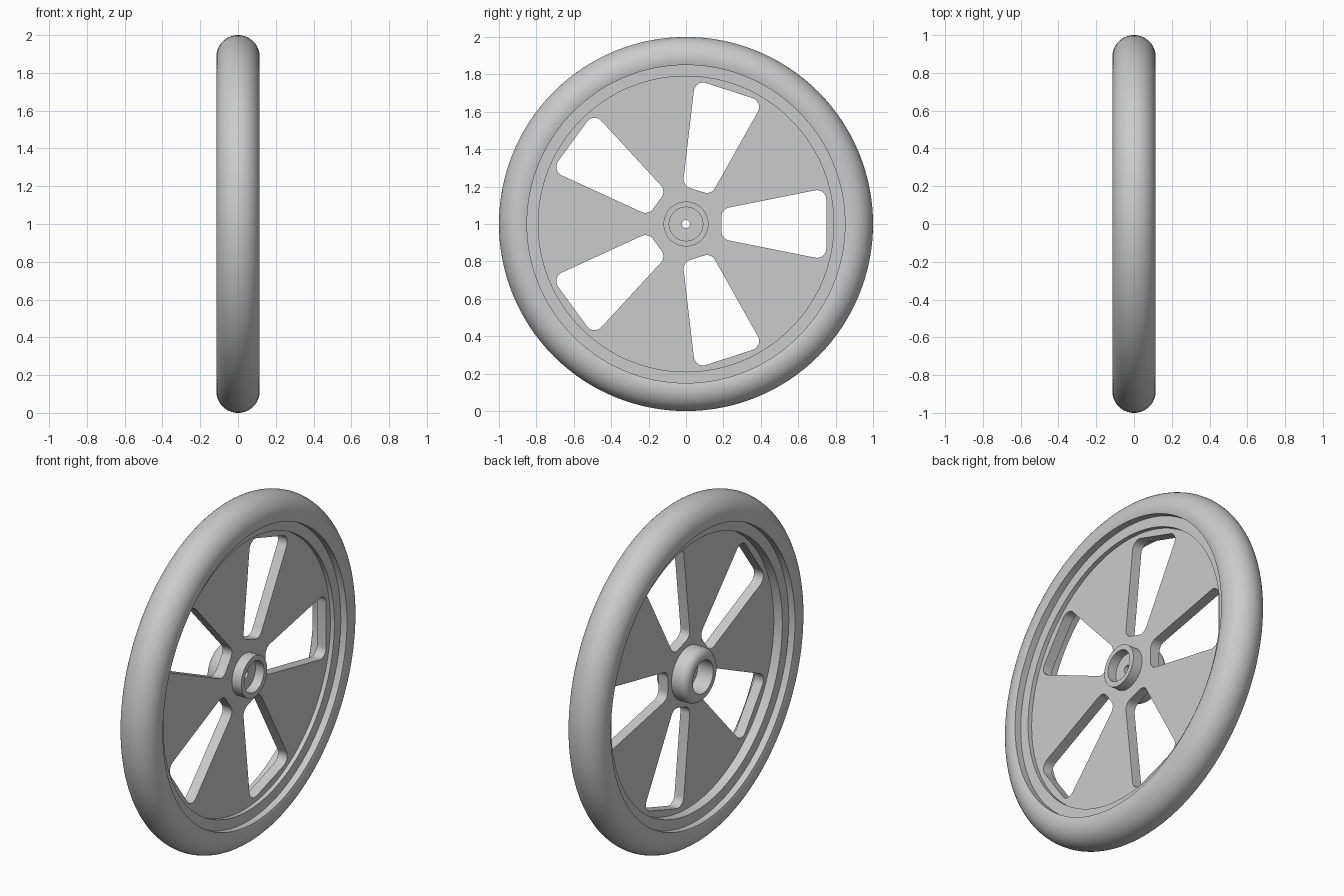
import bpy, bmesh
from math import sin, cos, pi, radians, atan
from mathutils import Matrix

cube = bpy.data.objects.get("Cube")
if cube:
    bpy.data.objects.remove(cube, do_unlink=True)

grey = bpy.data.materials.new("plain grey")
grey.use_nodes = True
colour = (0.6, 0.6, 0.6, 1)
grey.diffuse_color = colour
grey.node_tree.nodes["Principled BSDF"].inputs["Base Color"].default_value = colour

AXLE_Z = 1.0


def arc(cx, cy, radius, start, end, steps):
    angles = [start + (end - start) * i / steps for i in range(steps + 1)]
    return [(cx + radius * cos(a), cy + radius * sin(a)) for a in angles]


def finish(name, mesh):
    obj = bpy.data.objects.new(name, mesh)
    bpy.context.collection.objects.link(obj)
    obj.location.z = AXLE_Z
    mesh.materials.clear()
    mesh.materials.append(grey)
    bpy.ops.object.select_all(action='DESELECT')
    obj.select_set(True)
    bpy.context.view_layer.objects.active = obj
    bpy.ops.object.shade_smooth_by_angle(angle=radians(30))
    return obj


def lathe(name, profile, segments=128):
    """Spin a closed profile of (radius, x) points around the x axis."""
    bm = bmesh.new()
    rings = []
    for i in range(segments):
        a = 2 * pi * i / segments
        rings.append([bm.verts.new((x, r * cos(a), r * sin(a))) for r, x in profile])
    n = len(profile)
    for i in range(segments):
        p, q = rings[i], rings[(i + 1) % segments]
        for j in range(n):
            k = (j + 1) % n
            bm.faces.new((p[j], p[k], q[k], q[j]))
    bmesh.ops.recalc_face_normals(bm, faces=bm.faces)
    mesh = bpy.data.meshes.new(name)
    bm.to_mesh(mesh)
    bm.free()
    return finish(name, mesh)


# Tyre: round section, cut straight where it meets the rim
cut = radians(107.7)
lathe("tyre", arc(0.885, 0, 0.115, -cut, cut, 32))

# Rim: flat band set back from the tyre edges
lathe("rim", [(0.79, -0.07), (0.86, -0.07), (0.86, 0.07), (0.79, 0.07)])

# Hub: plain collar on the left, rounded boss on the right, cups and a small bore
boss_edge = arc(0.11, -0.065, 0.045, 0, -pi / 2, 8)
lathe("hub", [(0.09, 0.105), (0.12, 0.105), (0.12, 0), (0.155, 0)] + boss_edge
      + [(0.095, -0.11), (0.095, -0.01), (0.022, -0.01), (0.022, 0.05), (0.09, 0.05)], 64)


# Web: disc with five rounded wedge windows
def window_outline(inner=0.19, outer=0.75, half=0.08, slope=0.2, radius=0.05):
    tilt = pi / 2 + atan(slope)
    drop = radius / cos(atan(slope))

    def corner(y, start, end):
        z = half + slope * (y - inner) - drop
        return arc(y, z, radius, start, end, 8)

    top = corner(outer - radius, 0, tilt) + corner(inner + radius, tilt, pi)
    return top + [(y, -z) for y, z in reversed(top)]


def add_outline(curve, points):
    spline = curve.splines.new('POLY')
    spline.points.add(len(points) - 1)
    for p, (u, v) in zip(spline.points, points):
        p.co = (u, v, 0, 1)
    spline.use_cyclic_u = True


curve = bpy.data.curves.new("web_outline", 'CURVE')
curve.dimensions = '2D'
curve.fill_mode = 'BOTH'
curve.extrude = 0.03
add_outline(curve, arc(0, 0, 0.82, 0, 2 * pi, 128)[:-1])
add_outline(curve, arc(0, 0, 0.105, 0, 2 * pi, 64)[:-1])
for i in range(5):
    t = 2 * pi * i / 5
    add_outline(curve, [(u * cos(t) - v * sin(t), u * sin(t) + v * cos(t))
                        for u, v in window_outline()])

helper = bpy.data.objects.new("web_outline", curve)
bpy.context.collection.objects.link(helper)
bpy.context.view_layer.update()
evaluated = helper.evaluated_get(bpy.context.evaluated_depsgraph_get())
web_mesh = bpy.data.meshes.new_from_object(evaluated)
bpy.data.objects.remove(helper, do_unlink=True)

# Stand the web upright, facing along x, and weld it
bm = bmesh.new()
bm.from_mesh(web_mesh)
bmesh.ops.remove_doubles(bm, verts=bm.verts, dist=0.0001)
upright = Matrix(((0, 0, 1, 0.015), (1, 0, 0, 0), (0, 1, 0, 0), (0, 0, 0, 1)))
bmesh.ops.transform(bm, matrix=upright, verts=bm.verts)
bmesh.ops.recalc_face_normals(bm, faces=bm.faces)
bm.to_mesh(web_mesh)
bm.free()
finish("spoke_web", web_mesh)
